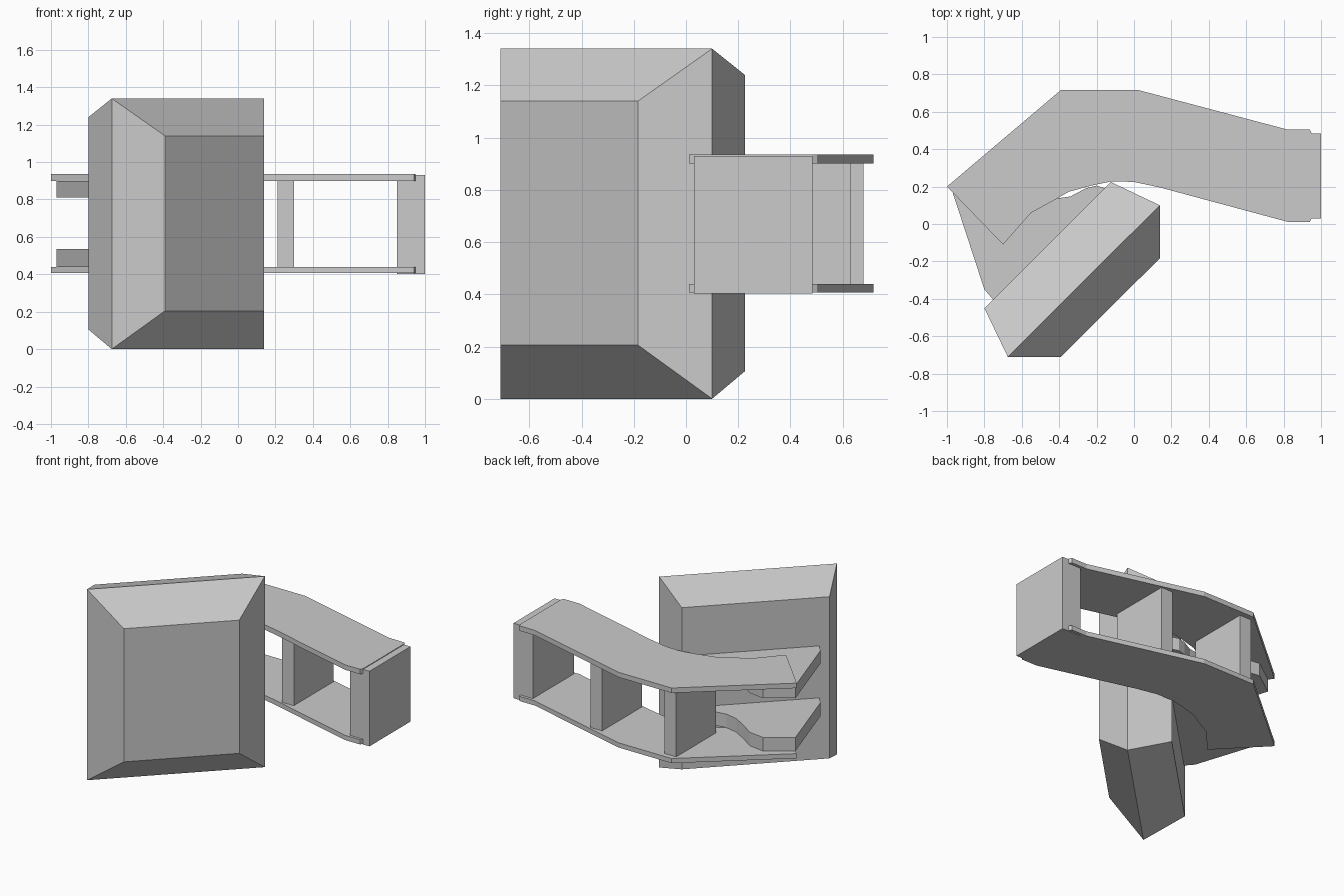
import bpy, bmesh

if "Cube" in bpy.data.objects:
    bpy.data.objects.remove(bpy.data.objects["Cube"])


def make_object(name, bm):
    bmesh.ops.recalc_face_normals(bm, faces=bm.faces)
    mesh = bpy.data.meshes.new(name)
    bm.to_mesh(mesh)
    bm.free()
    obj = bpy.data.objects.new(name, mesh)
    bpy.context.collection.objects.link(obj)
    return obj


def extrude_outline(name, outline, z0, z1):
    bm = bmesh.new()
    face = bm.faces.new([bm.verts.new((x, y, z0)) for x, y in outline])
    ext = bmesh.ops.extrude_face_region(bm, geom=[face])["geom"]
    bmesh.ops.translate(bm, vec=(0, 0, z1 - z0),
                        verts=[v for v in ext if isinstance(v, bmesh.types.BMVert)])
    return make_object(name, bm)


def block(name, x0, x1, y0, y1, z0, z1):
    return extrude_outline(name, [(x0, y0), (x1, y0), (x1, y1), (x0, y1)], z0, z1)


# Diagonal armoured pad: three rectangular rings bridged together
rings = [((-0.80, -0.45), (-0.125, 0.225), 0.105, 1.24),
         ((-0.675, -0.71), (0.138, 0.10), 0.0, 1.34),
         ((-0.39, -0.71), (0.138, -0.183), 0.205, 1.14)]
bm = bmesh.new()
loops = [[bm.verts.new((*p, z)) for p, z in ((a, lo), (b, lo), (b, hi), (a, hi))]
         for a, b, lo, hi in rings]
for la, lb in zip(loops, loops[1:]):
    for i in range(4):
        j = (i + 1) % 4
        bm.faces.new((la[i], la[j], lb[j], lb[i]))
bm.faces.new(loops[0])
bm.faces.new(loops[-1])
make_object("bevelled_pad", bm)

# Upper and lower arm side plates
arm_outline = [(-1.0, 0.20), (-0.39, 0.717), (0.02, 0.717), (0.82, 0.505), (0.94, 0.505),
               (0.95, 0.485), (0.95, 0.03), (0.94, 0.012), (0.82, 0.012), (0.14, 0.195),
               (0.0, 0.225), (-0.12, 0.228), (-0.23, 0.205), (-0.35, 0.172),
               (-0.43, 0.125), (-0.55, 0.06), (-0.70, -0.11)]
# Brackets joining the arm to the pad
bracket_outline = [(-0.97, 0.17), (-0.80, -0.35), (-0.73, -0.43), (-0.12, 0.18),
                   (-0.20, 0.205), (-0.26, 0.19), (-0.34, 0.147), (-0.41, 0.137),
                   (-0.50, 0.155), (-0.60, 0.215), (-0.69, 0.275), (-0.80, 0.29)]
for side, plate_z, bracket_z in (("lower", (0.407, 0.44), (0.44, 0.535)),
                                 ("upper", (0.90, 0.935), (0.81, 0.90))):
    extrude_outline(side + "_arm_plate", arm_outline, *plate_z)
    extrude_outline(side + "_bracket", bracket_outline, *bracket_z)

# Cross members between the plates, and the solid end block
block("rear_cross_member", -0.40, -0.31, 0.24, 0.68, 0.44, 0.90)
block("middle_cross_member", 0.21, 0.30, 0.19, 0.63, 0.44, 0.90)
block("arm_end_block", 0.85, 1.0, 0.03, 0.485, 0.403, 0.93)
